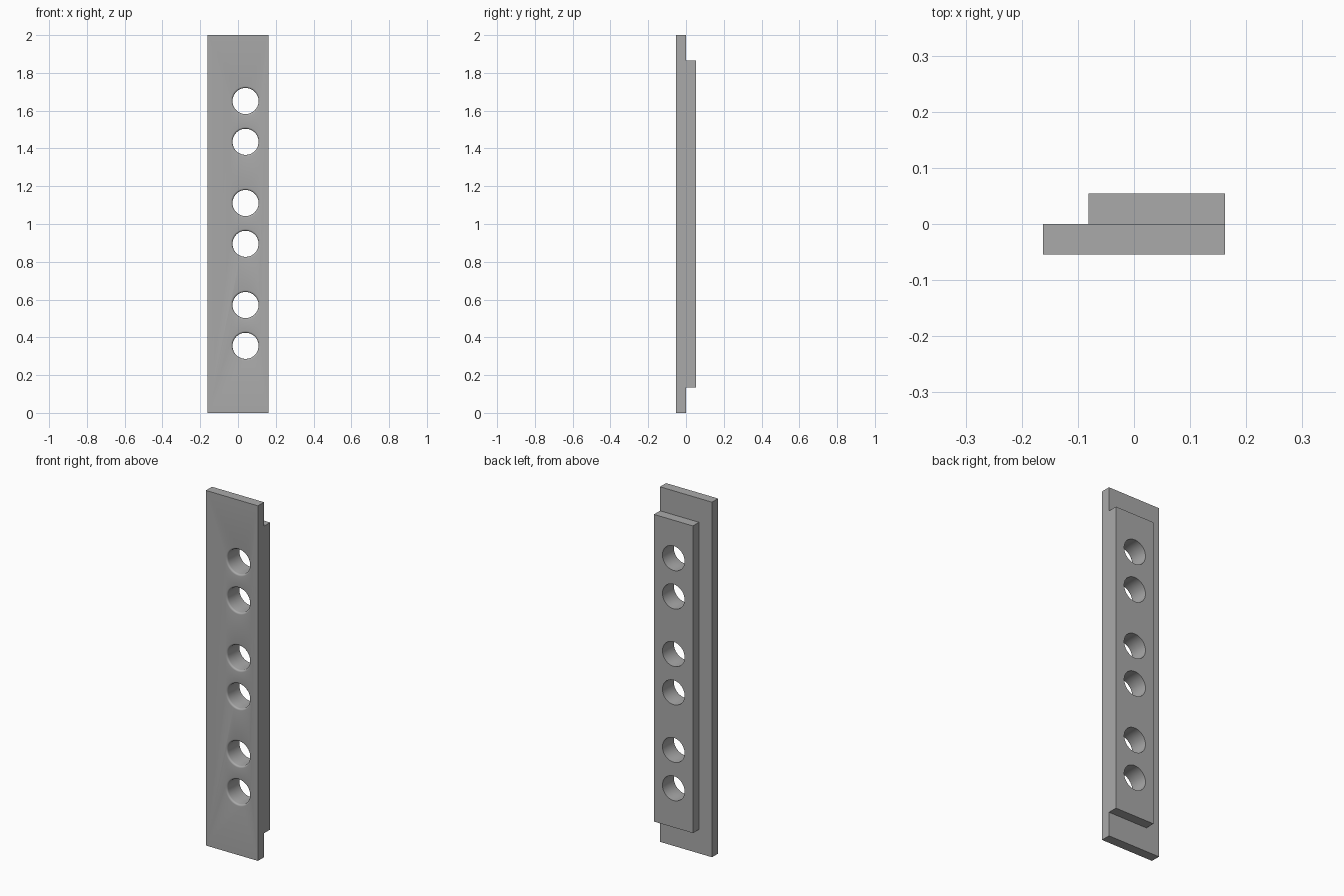
import bpy, bmesh, math
from mathutils import Vector

cube = bpy.data.objects.get("Cube")
if cube:
    bpy.data.objects.remove(cube, do_unlink=True)

HALF_WIDTH, THICK, HEIGHT = 0.162, 0.054, 2.0
HOLE_X, HOLE_R, FILLET = 0.04, 0.069, 0.01
HOLE_PAIRS = (0.463, 1.003, 1.543)
PAIR_OFFSET = 0.108

grey = bpy.data.materials.new("plain_grey")
grey.use_nodes = True
colour = (0.4, 0.4, 0.4, 1)
grey.diffuse_color = colour
grey.node_tree.nodes["Principled BSDF"].inputs["Base Color"].default_value = colour


def add_object(name, bm):
    bmesh.ops.recalc_face_normals(bm, faces=bm.faces[:])
    mesh = bpy.data.meshes.new(name)
    bm.to_mesh(mesh)
    bm.free()
    mesh.materials.append(grey)
    obj = bpy.data.objects.new(name, mesh)
    bpy.context.collection.objects.link(obj)
    return obj


def plate(name, low, high):
    bm = bmesh.new()
    bmesh.ops.create_cube(bm, size=1)
    low, high = Vector(low), Vector(high)
    for v in bm.verts:
        v.co = (low + high) / 2 + v.co * (high - low)
    return add_object(name, bm)


# Hole cutters: turned pins that flare into a rounded rim at the front face
def hole_cutter(sides=64, steps=5):
    profile = [(HOLE_R, 0.1)]
    for i in range(steps + 1):
        a = math.pi / 2 * i / steps
        profile.append((HOLE_R + FILLET * (1 - math.cos(a)),
                        -THICK + FILLET * (1 - math.sin(a))))
    profile.append((HOLE_R + FILLET, -0.1))
    bm = bmesh.new()
    for z in [p + s * PAIR_OFFSET for p in HOLE_PAIRS for s in (-1, 1)]:
        rings = []
        for r, y in profile:
            rings.append([bm.verts.new((HOLE_X + r * math.cos(t), y, z + r * math.sin(t)))
                          for t in (2 * math.pi * k / sides for k in range(sides))])
        for a, b in zip(rings, rings[1:]):
            for k in range(sides):
                n = (k + 1) % sides
                bm.faces.new((a[k], a[n], b[n], b[k]))
        bm.faces.new(rings[0])
        bm.faces.new(rings[-1])
    cutter = add_object("hole_cutter", bm)
    cutter.hide_render = True
    return cutter


# Front plate, and the shorter back plate flush with its left edge
plates = [
    plate("front_plate", (-HALF_WIDTH, -THICK, 0), (HALF_WIDTH, 0, HEIGHT)),
    plate("back_plate", (-0.081, 0, 0.135), (HALF_WIDTH, THICK, HEIGHT - 0.135)),
]

# Drill the holes through both plates
cutter = hole_cutter()
for obj in plates:
    mod = obj.modifiers.new("holes", 'BOOLEAN')
    mod.operation = 'DIFFERENCE'
    mod.solver = 'EXACT'
    mod.object = cutter
bpy.context.view_layer.update()
for obj in plates:
    graph = bpy.context.evaluated_depsgraph_get()
    drilled = bpy.data.meshes.new_from_object(obj.evaluated_get(graph))
    obj.modifiers.clear()
    obj.data = drilled
bpy.data.objects.remove(cutter, do_unlink=True)

# Smooth hole walls, crisp plate edges
bpy.ops.object.select_all(action='DESELECT')
for obj in plates:
    obj.select_set(True)
bpy.context.view_layer.objects.active = plates[0]
bpy.ops.object.shade_smooth_by_angle(angle=math.radians(30))
